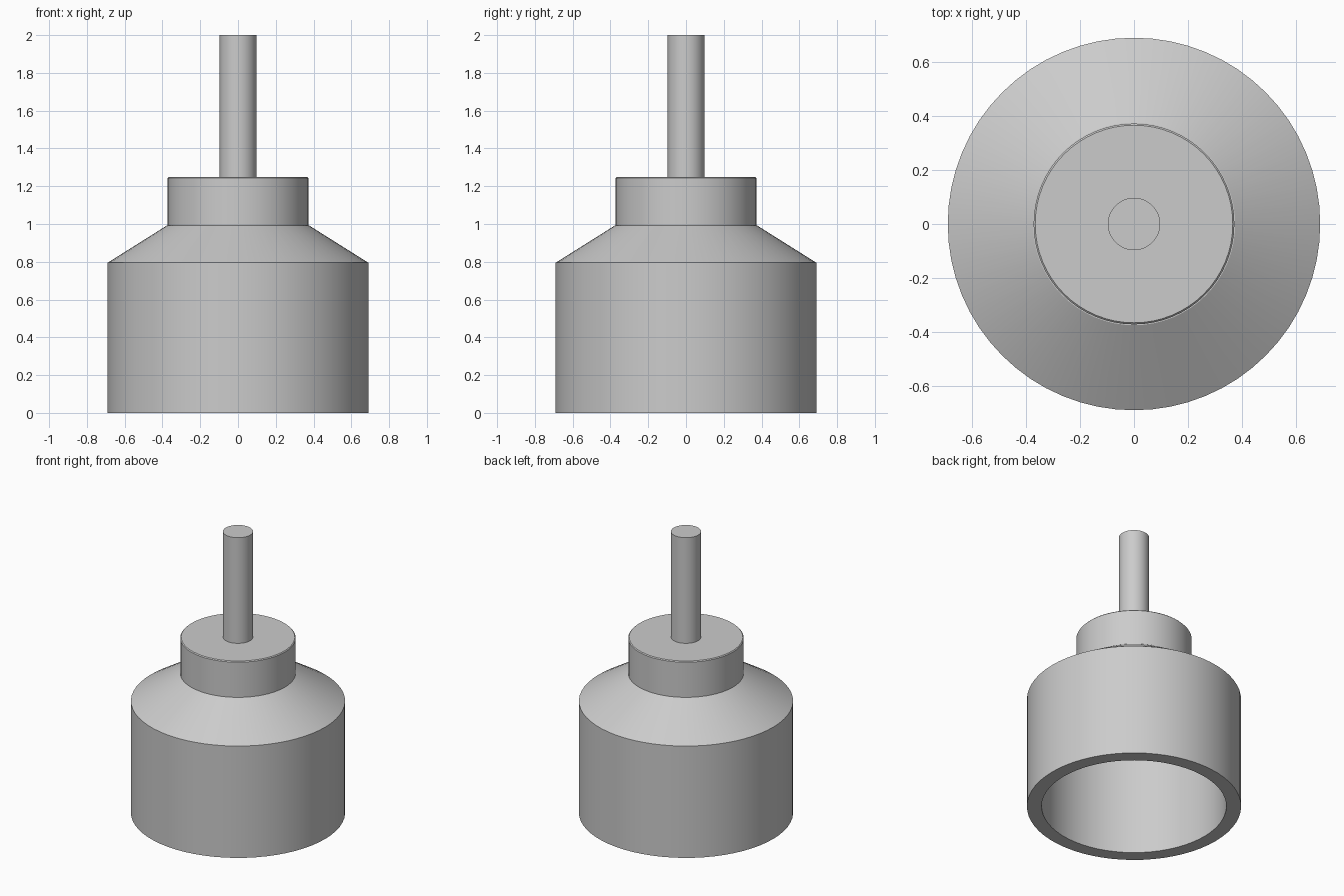
import bpy
import math

cube = bpy.data.objects.get("Cube")
if cube:
    bpy.data.objects.remove(cube, do_unlink=True)

SEGMENTS = 64

metal = bpy.data.materials.new("plain_grey_metal")
metal.use_nodes = True
GREY = (0.6, 0.6, 0.6, 1)
metal.diffuse_color = GREY
metal.node_tree.nodes["Principled BSDF"].inputs["Base Color"].default_value = GREY


def lathe(name, profile):
    """Revolve an (r, z) profile that starts and ends on the axis."""
    verts, rings, faces = [], [], []
    for r, z in profile:
        count = SEGMENTS if r > 0 else 1
        rings.append([len(verts) + i for i in range(count)])
        for i in range(count):
            a = math.tau * i / SEGMENTS
            verts.append((r * math.cos(a), r * math.sin(a), z))
    for low, high in zip(rings, rings[1:]):
        if len(low) == 1:
            faces.append(high[::-1])
        elif len(high) == 1:
            faces.append(low)
        else:
            for i in range(SEGMENTS):
                j = (i + 1) % SEGMENTS
                faces.append((low[i], low[j], high[j], high[i]))
    # Keep only ring vertices: flat caps need no centre point
    used = sorted({v for f in faces for v in f})
    remap = {v: k for k, v in enumerate(used)}
    mesh = bpy.data.meshes.new(name)
    mesh.from_pydata([verts[v] for v in used], [],
                     [[remap[v] for v in f] for f in faces])
    mesh.materials.append(metal)
    obj = bpy.data.objects.new(name, mesh)
    bpy.context.collection.objects.link(obj)
    bpy.ops.object.select_all(action="DESELECT")
    obj.select_set(True)
    bpy.context.view_layer.objects.active = obj
    bpy.ops.object.shade_smooth_by_angle(angle=math.radians(30))
    return obj


# Hollow cup with a sloping shoulder, open at the bottom
lathe("cup_body", [(0, 0.79), (0.595, 0.79), (0.595, 0), (0.69, 0),
                   (0.69, 0.795), (0.375, 0.993), (0, 0.993)])

# Collar with a finely chamfered top edge
lathe("collar", [(0, 0.99), (0.372, 0.99), (0.372, 1.243),
                 (0.366, 1.249), (0, 1.249)])

# Drive shaft
lathe("shaft", [(0, 1.24), (0.097, 1.24), (0.097, 2), (0, 2)])
